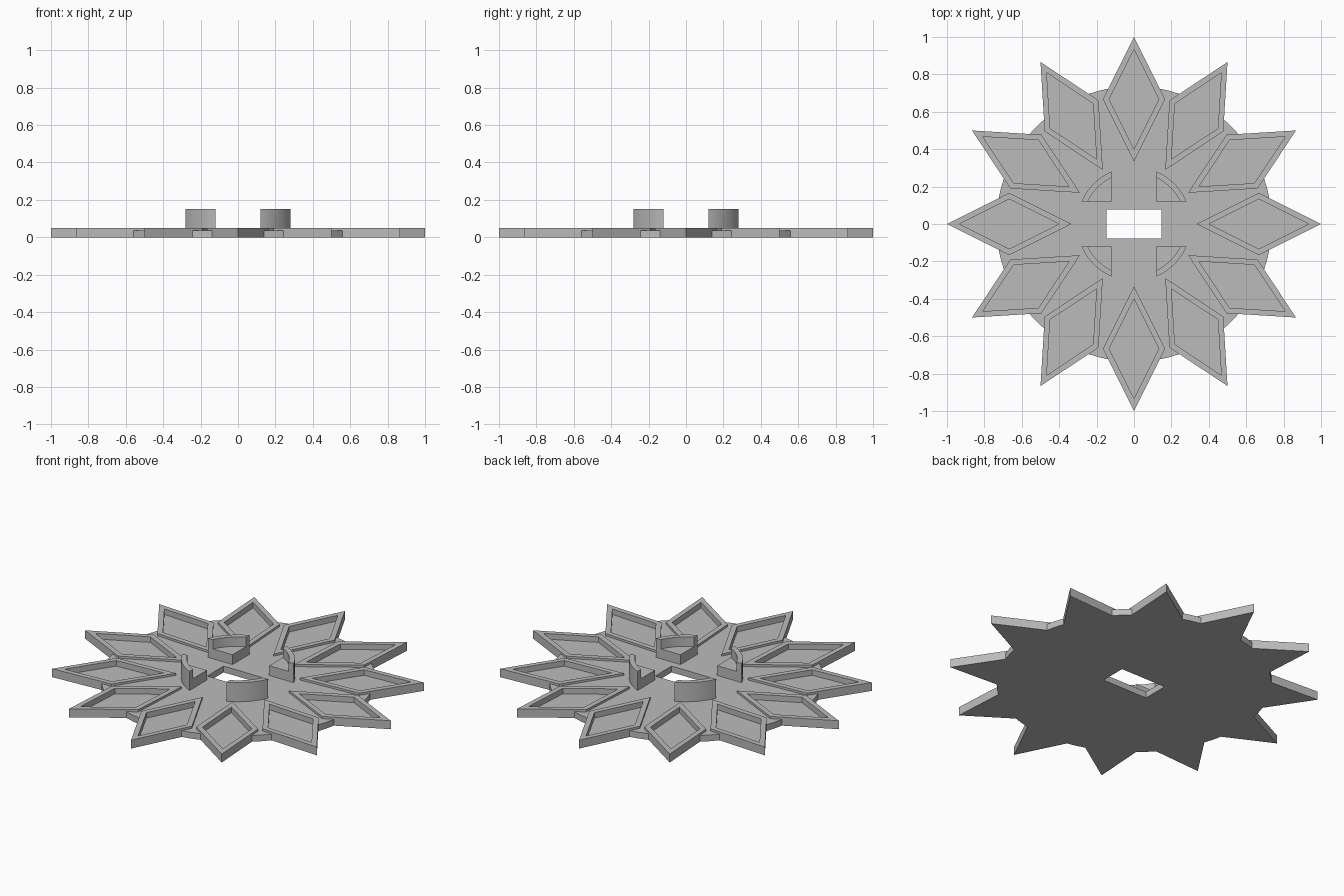
import bpy
import bmesh
from math import cos, sin, pi, asin, radians
from mathutils import Matrix

if "Cube" in bpy.data.objects:
    bpy.data.objects.remove(bpy.data.objects["Cube"], do_unlink=True)

PETALS = 12
PLATE_TOP, PETAL_TOP, POCKET_FLOOR = 0.037, 0.05, 0.017
SHELF_TOP, RIM_TOP = 0.095, 0.15

grey = bpy.data.materials.new("plain grey")
grey.use_nodes = True
grey.diffuse_color = (0.5, 0.5, 0.5, 1)
grey.node_tree.nodes["Principled BSDF"].inputs["Base Color"].default_value = (0.5, 0.5, 0.5, 1)


def prism(bm, outline, z0, z1, turn=0.0):
    """Extrude a flat outline from z0 to z1, turned about the z axis."""
    rot = Matrix.Rotation(turn, 3, 'Z')
    face = bm.faces.new([bm.verts.new(rot @ Matrix.Identity(3).col[2] * z0
                                      + rot.col[0] * x + rot.col[1] * y) for x, y in outline])
    top = bmesh.ops.extrude_face_region(bm, geom=[face])["geom"]
    moved = [v for v in top if isinstance(v, bmesh.types.BMVert)]
    bmesh.ops.translate(bm, verts=moved, vec=(0, 0, z1 - z0))


def make_object(name, bm):
    bmesh.ops.recalc_face_normals(bm, faces=bm.faces)
    mesh = bpy.data.meshes.new(name)
    bm.to_mesh(mesh)
    bm.free()
    mesh.materials.append(grey)
    obj = bpy.data.objects.new(name, mesh)
    bpy.context.collection.objects.link(obj)
    return obj


def activate(obj):
    bpy.ops.object.select_all(action='DESELECT')
    obj.select_set(True)
    bpy.context.view_layer.objects.active = obj


def combine(obj, tool, operation):
    """Apply a boolean and discard the tool object."""
    mod = obj.modifiers.new(operation.lower(), 'BOOLEAN')
    mod.object, mod.operation, mod.solver = tool, operation, 'EXACT'
    activate(obj)
    bpy.ops.object.modifier_apply(modifier=mod.name)
    bpy.data.objects.remove(tool, do_unlink=True)


def arc(radius, edge, steps=12):
    """Arc in the first quadrant, trimmed where x or y reaches edge."""
    a = asin(edge / radius)
    angles = [a + (pi / 2 - 2 * a) * i / steps for i in range(steps + 1)]
    return [(radius * cos(t), radius * sin(t)) for t in angles]


def diamond(scale):
    mid, length, width = 0.667, 0.333 * scale, 0.166 * scale
    return [(mid + length, 0), (mid, width), (mid - length, 0), (mid, -width)]


# Round base plate
bm = bmesh.new()
circle = [(0.737 * cos(2 * pi * i / 72), 0.737 * sin(2 * pi * i / 72)) for i in range(72)]
prism(bm, circle, 0, PLATE_TOP)
plate = make_object("petal_plate", bm)

# Ring of diamond petals
bm = bmesh.new()
for i in range(PETALS):
    prism(bm, diamond(1), 0, PETAL_TOP, 2 * pi * i / PETALS)
combine(plate, make_object("petals", bm), 'UNION')

# Petal pockets and the central slot
bm = bmesh.new()
for i in range(PETALS):
    prism(bm, diamond(0.8), POCKET_FLOOR, 0.1, 2 * pi * i / PETALS)
sx, sy = 0.148, 0.077
prism(bm, [(sx, sy), (-sx, sy), (-sx, -sy), (sx, -sy)], -0.1, 0.1)
combine(plate, make_object("pocket_cutter", bm), 'DIFFERENCE')
parts = [plate]

# Four corner holders: a low shelf with a raised curved rim
EDGE, OUTER, INNER = 0.12, 0.305, 0.275
names = ["back_left", "back_right", "front_right", "front_left"]
for i, name in enumerate(names):
    turn = i * pi / 2
    bm = bmesh.new()
    prism(bm, [(EDGE, EDGE)] + arc(INNER, EDGE), PLATE_TOP - 0.005, SHELF_TOP, turn)
    parts.append(make_object(name + "_holder_shelf", bm))
    bm = bmesh.new()
    prism(bm, arc(OUTER, EDGE) + arc(INNER, EDGE)[::-1], PLATE_TOP - 0.005, RIM_TOP, turn)
    parts.append(make_object(name + "_holder_rim", bm))

for part in parts:
    activate(part)
    bpy.ops.object.shade_smooth_by_angle(angle=radians(25))
